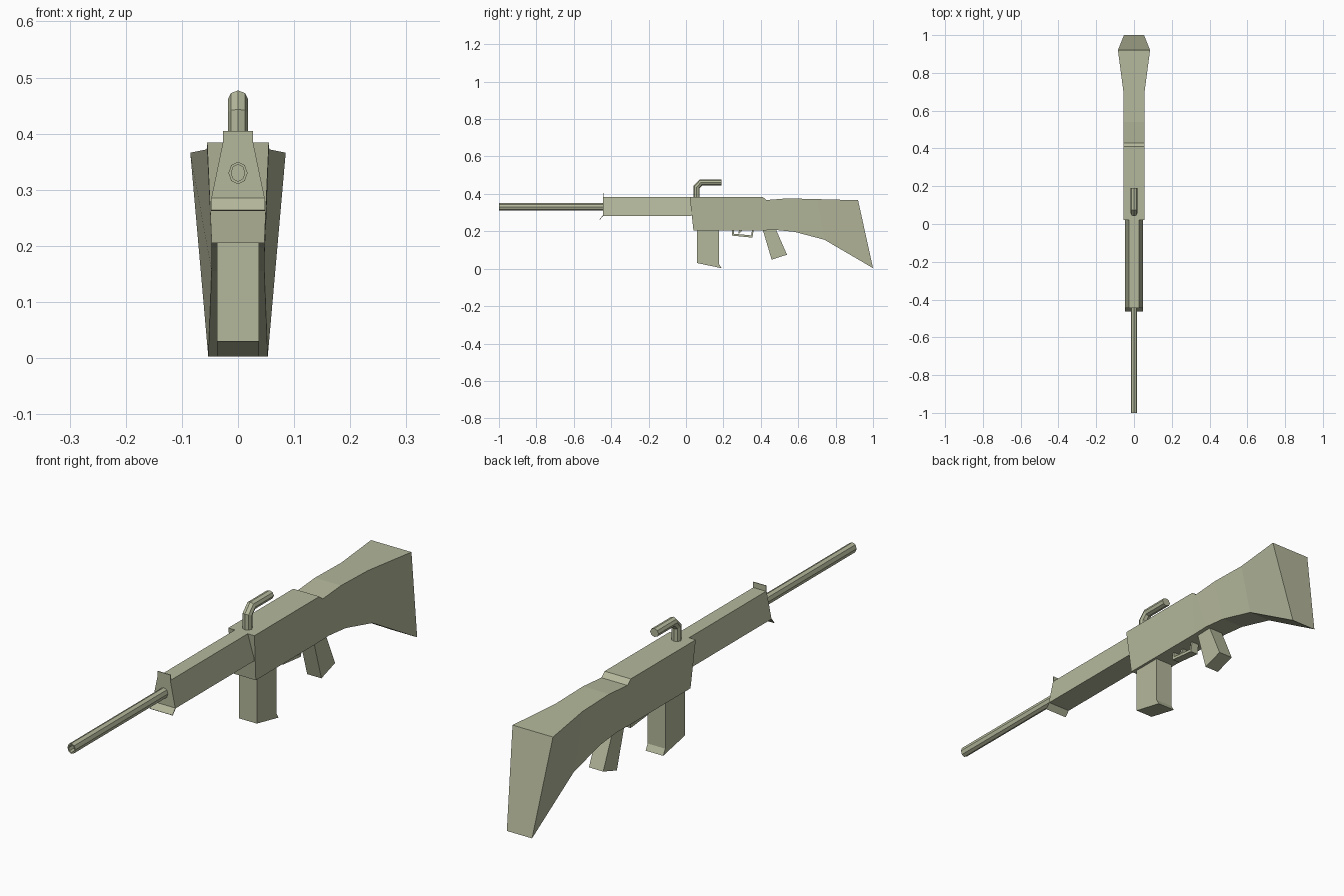
import bpy, bmesh, math
from mathutils import Vector

if "Cube" in bpy.data.objects:
    bpy.data.objects.remove(bpy.data.objects["Cube"])

olive = bpy.data.materials.new("pale_olive")
olive.use_nodes = True
colour = (0.46, 0.48, 0.33, 1)
olive.diffuse_color = colour
olive.node_tree.nodes["Principled BSDF"].inputs["Base Color"].default_value = colour


def finish(name, bm, closed=True):
    if closed:
        bmesh.ops.recalc_face_normals(bm, faces=bm.faces[:])
    mesh = bpy.data.meshes.new(name)
    bm.to_mesh(mesh)
    bm.free()
    mesh.materials.append(olive)
    obj = bpy.data.objects.new(name, mesh)
    bpy.context.collection.objects.link(obj)
    return obj


def loft(name, rings):
    """Join rings of equal length and cap both ends."""
    bm = bmesh.new()
    loops = [[bm.verts.new(p) for p in ring] for ring in rings]
    n = len(loops[0])
    for a, b in zip(loops, loops[1:]):
        for i in range(n):
            j = (i + 1) % n
            bm.faces.new((a[i], a[j], b[j], b[i]))
    bm.faces.new(loops[0])
    bm.faces.new(loops[-1])
    return finish(name, bm)


def slab(name, profile, half):
    """Side profile in y, z given a width across x."""
    return loft(name, [[(x, y, z) for y, z in profile] for x in (-half, half)])


def section(yt, zt, wt, yb, zb, wb):
    return [(-wt, yt, zt), (wt, yt, zt), (wb, yb, zb), (-wb, yb, zb)]


def tube(name, path, rx, rv, sides=8):
    """Tube through a y, z path, with mitred bends."""
    pts = [Vector((0, y, z)) for y, z in path]
    rings = []
    for i, p in enumerate(pts):
        d0 = (p - pts[max(i - 1, 0)]).normalized()
        d1 = (pts[min(i + 1, len(pts) - 1)] - p).normalized()
        d = (d0 + d1).normalized()
        up = Vector((1, 0, 0)).cross(d)
        ends = d0.length == 0 or d1.length == 0
        mitre = 1 if ends else 1 / d.dot(d1)
        angles = [math.tau * k / sides for k in range(sides)]
        rings.append([p + Vector((rx * math.cos(a), 0, 0)) + up * (rv * mitre * math.sin(a))
                      for a in angles])
    return loft(name, rings)


# Receiver and flared shoulder stock
loft("receiver_and_stock", [section(*s) for s in (
    (0.02, 0.384, 0.055, 0.04, 0.205, 0.047),
    (0.41, 0.384, 0.055, 0.41, 0.205, 0.047),
    (0.43, 0.367, 0.055, 0.48, 0.207, 0.047),
    (0.54, 0.376, 0.055, 0.58, 0.197, 0.047),
    (0.70, 0.372, 0.056, 0.74, 0.155, 0.047),
    (0.92, 0.366, 0.085, 1.0, 0.003, 0.053))])

# Tapered handguard
loft("handguard", [section(y, 0.384, 0.027, y, 0.283, 0.048) for y in (-0.445, 0.03)])

# Thin lips at the front of the handguard
slab("handguard_top_lip", [(-0.445, 0.38), (-0.445, 0.405), (-0.442, 0.405), (-0.442, 0.38)], 0.027)
slab("handguard_bottom_lip", [(-0.445, 0.285), (-0.462, 0.264), (-0.46, 0.262), (-0.442, 0.283)], 0.048)

# Barrel with a hollow muzzle
barrel = tube("barrel", [(-1.0, 0.33), (-0.43, 0.33)], 0.017, 0.02)
bm = bmesh.new()
bm.from_mesh(barrel.data)
muzzle = min(bm.faces, key=lambda f: f.calc_center_median().y)
bmesh.ops.inset_region(bm, faces=[muzzle], thickness=0.005)
bore = bmesh.ops.extrude_face_region(bm, geom=[muzzle])
bmesh.ops.translate(bm, vec=(0, 0.08, 0),
                    verts=[v for v in bore["geom"] if isinstance(v, bmesh.types.BMVert)])
if muzzle.is_valid:
    bmesh.ops.delete(bm, geom=[muzzle], context="FACES_ONLY")
bm.to_mesh(barrel.data)
bm.free()

# Bent handle on top
tube("top_handle", [(0.057, 0.375), (0.057, 0.437), (0.08, 0.461), (0.19, 0.461)], 0.018, 0.016)

# Magazine with a small rear toe
slab("magazine", [(0.06, 0.21), (0.06, 0.03), (0.19, 0.003), (0.177, 0.025), (0.177, 0.21)], 0.037)

# Pistol grip
slab("grip", [(0.41, 0.21), (0.458, 0.048), (0.54, 0.075), (0.48, 0.212)], 0.03)

# Trigger guard and trigger
slab("trigger_guard", [(0.247, 0.21), (0.247, 0.177), (0.355, 0.166), (0.362, 0.21),
                       (0.354, 0.21), (0.348, 0.178), (0.256, 0.187), (0.256, 0.21)], 0.016)
slab("trigger", [(0.285, 0.21), (0.28, 0.19), (0.286, 0.188), (0.305, 0.21)], 0.008)
